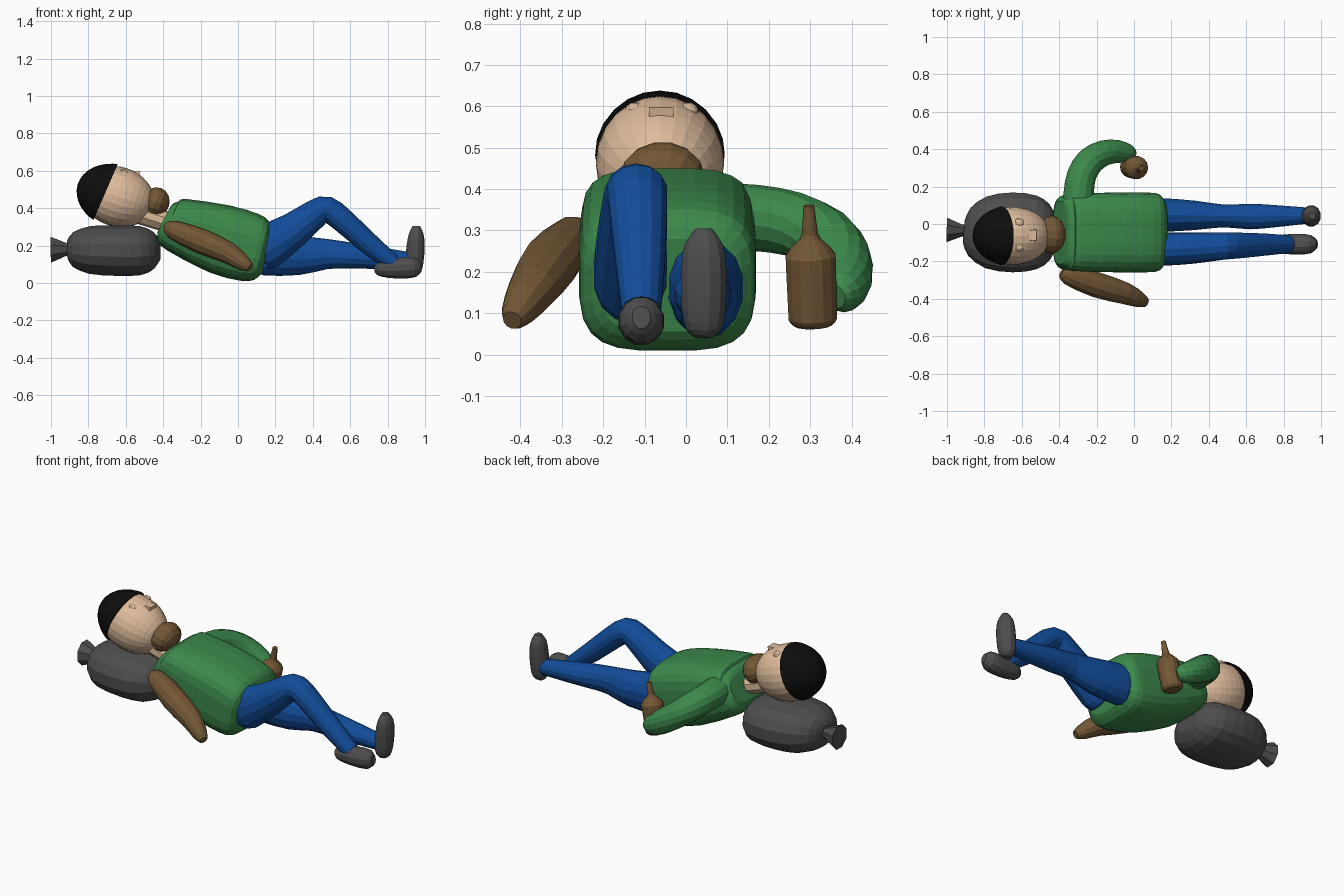
import bpy, bmesh, math
from mathutils import Vector, Matrix


def material(name, rgb):
    m = bpy.data.materials.new(name)
    m.diffuse_color = (*rgb, 1)
    return m


GREEN = material("green cloth", (0.045, 0.25, 0.07))
BLUE = material("blue denim", (0.006, 0.075, 0.33))
BROWN = material("brown", (0.17, 0.095, 0.035))
SKIN = material("skin", (0.73, 0.50, 0.33))
GREY = material("dark grey", (0.075, 0.075, 0.075))
BLACK = material("black wool", (0.004, 0.004, 0.004))


def finish(name, bm, mat):
    bmesh.ops.recalc_face_normals(bm, faces=bm.faces)
    me = bpy.data.meshes.new(name)
    bm.to_mesh(me)
    bm.free()
    me.materials.append(mat)
    ob = bpy.data.objects.new(name, me)
    bpy.context.collection.objects.link(ob)
    return ob


def smooth_rows(rows, sub):
    """Catmull-Rom interpolation of whole rows (position + radii)."""
    out = []
    for i in range(len(rows) - 1):
        a, b, c, d = (rows[max(0, min(len(rows) - 1, i + k))] for k in (-1, 0, 1, 2))
        for s in range(sub):
            t = s / sub
            out.append([0.5 * (2 * q + (r - p) * t + (2 * p - 5 * q + 4 * r - w) * t * t
                               + (3 * q - p - 3 * r + w) * t ** 3)
                        for p, q, r, w in zip(a, b, c, d)])
    return out + [list(rows[-1])]


def tube(name, rows, mat, n=14, power=2.0, sub=2, ref=(0, 0, 1)):
    """Loft along rows of (x, y, z, side radius, other radius)."""
    rows = smooth_rows(rows, sub)
    pts = [Vector(r[:3]) for r in rows]
    bm = bmesh.new()
    rings = []
    for i, r in enumerate(rows):
        t = (pts[min(i + 1, len(pts) - 1)] - pts[max(i - 1, 0)]).normalized()
        side = Vector(ref).cross(t).normalized()
        up = t.cross(side)
        ring = []
        for k in range(n):
            a = 2 * math.pi * (k + 0.5) / n
            c, s = math.cos(a), math.sin(a)
            c = math.copysign(abs(c) ** (2 / power), c)
            s = math.copysign(abs(s) ** (2 / power), s)
            ring.append(bm.verts.new(pts[i] + side * c * r[3] + up * s * r[4]))
        rings.append(ring)
    for a, b in zip(rings, rings[1:]):
        for k in range(n):
            bm.faces.new((a[k], a[(k + 1) % n], b[(k + 1) % n], b[k]))
    bm.faces.new(rings[0])
    bm.faces.new(rings[-1])
    return finish(name, bm, mat)


def ellipsoid(name, centre, radii, mat, tilt=0.0, u=20, v=14, cut=None):
    bm = bmesh.new()
    m = (Matrix.Translation(centre) @ Matrix.Rotation(tilt, 4, 'Y')
         @ Matrix.Diagonal((*radii, 1)) @ Matrix.Rotation(math.pi / 2, 4, 'Y'))
    bmesh.ops.create_uvsphere(bm, u_segments=u, v_segments=v, radius=1, matrix=m)
    if cut:
        res = bmesh.ops.bisect_plane(bm, geom=bm.verts[:] + bm.edges[:] + bm.faces[:],
                                     plane_co=cut[0], plane_no=cut[1], clear_inner=True)
        edges = [e for e in res["geom_cut"] if isinstance(e, bmesh.types.BMEdge)]
        bmesh.ops.holes_fill(bm, edges=edges, sides=0)
    return finish(name, bm, mat)


# Sack used as a pillow, with its flared tied end
tube("sack", [(-.91, -.04, .18, .06, .05), (-.88, -.042, .18, .13, .095),
              (-.79, -.045, .177, .195, .13), (-.65, -.045, .173, .217, .137),
              (-.52, -.045, .173, .20, .133), (-.45, -.045, .175, .15, .10),
              (-.415, -.045, .175, .08, .05)], GREY, n=16, power=2.3)
tube("sack_neck", [(-.89, -.035, .18, .032, .035), (-.92, -.035, .18, .035, .038),
                   (-1.0, -.032, .178, .07, .074)], GREY, n=8, sub=1)

# Head, hat, face and beard
ellipsoid("head", (-.645, -.063, .462), (.20, .155, .16), SKIN, tilt=.3, u=24, v=18)
ellipsoid("hat", (-.645, -.063, .462), (.222, .165, .171), BLACK, tilt=.3, u=24, v=18,
          cut=((-.715, 0, .47), (-.917, 0, .398)))
tube("neck", [(-.56, -.06, .385, .07, .06), (-.36, -.055, .32, .07, .055)], SKIN, n=10)
for label, y in (("right", -.123), ("left", .005)):
    ellipsoid(label + "_eye", (-.615, y, .588), (.028, .026, .022), SKIN, u=10, v=8)
bm = bmesh.new()
nose = [bm.verts.new((x, -.06 + s * w, z)) for x, z, w in
        ((-.60, .60, .02), (-.522, .597, .03), (-.535, .54, .03), (-.60, .56, .025))
        for s in (-1, 1)]
bmesh.ops.convex_hull(bm, input=nose)
finish("nose", bm, SKIN)
ellipsoid("beard", (-.44, -.057, .432), (.074, .102, .083), BROWN, tilt=.35, u=14, v=8)

# Torso
tube("torso", [(-.395, -.045, .343, .17, .08), (-.375, -.045, .333, .19, .12),
               (-.33, -.045, .312, .207, .147), (-.10, -.045, .236, .214, .188),
               (.06, -.045, .191, .214, .186), (.125, -.045, .174, .204, .163),
               (.155, -.045, .167, .16, .115)], GREEN, n=24, power=3.4)

# Right arm, straight, in a brown sleeve
tube("right_arm", [(-.385, -.255, .30, .025, .025), (-.35, -.272, .287, .055, .05),
                   (-.20, -.325, .225, .07, .068), (-.05, -.37, .16, .06, .058),
                   (.03, -.405, .105, .042, .042), (.065, -.42, .083, .024, .024)],
     BROWN, n=12)

# Left arm, curled around the bottle
tube("left_arm", [(-.295, .08, .335, .085, .08), (-.295, .17, .33, .083, .08),
                  (-.28, .26, .315, .08, .078), (-.235, .335, .28, .077, .077),
                  (-.165, .378, .23, .07, .074), (-.09, .388, .18, .062, .066),
                  (-.03, .375, .15, .05, .052), (-.005, .36, .14, .03, .03)],
     GREEN, n=14)

# Bottle, turned around a slightly tilted axis
bottle = [(0, .045), (.03, .055), (.06, .06), (.5, .062), (.58, .062), (.64, .05),
          (.72, .026), (.76, .02), (.97, .014), (1, .014)]
tube("bottle", [(-.02 + .06 * t, .307 - .01 * t, .07 + .29 * t, r, r) for t, r in bottle],
     BROWN, n=14, sub=1, ref=(1, 0, 0))

# Right leg, bent at the knee
tube("right_leg", [(.11, -.135, .165, .08, .10), (.15, -.135, .19, .09, .12),
                   (.30, -.13, .285, .085, .095), (.42, -.122, .375, .078, .076),
                   (.48, -.118, .392, .074, .07), (.56, -.115, .335, .07, .065),
                   (.70, -.11, .21, .06, .058), (.83, -.108, .105, .048, .045)],
     BLUE, n=14)
# Left leg, stretched out
tube("left_leg", [(.10, .045, .165, .085, .10), (.15, .048, .16, .092, .12),
                  (.33, .046, .148, .08, .105), (.48, .043, .155, .062, .08),
                  (.62, .04, .145, .07, .068), (.76, .042, .133, .06, .058),
                  (.94, .045, .118, .043, .043)], BLUE, n=14)

# Shoes
tube("right_shoe", [(.73, -.108, .075, .018, .018), (.75, -.108, .075, .04, .037),
                    (.80, -.108, .078, .053, .052), (.88, -.108, .08, .057, .058),
                    (.945, -.108, .085, .05, .055), (.978, -.108, .09, .022, .028)],
     GREY, n=12)
tube("left_shoe", [(.94, .043, .04, .02, .022), (.94, .043, .06, .043, .04),
                   (.943, .043, .11, .055, .05), (.95, .043, .20, .057, .05),
                   (.953, .043, .265, .048, .04), (.953, .043, .305, .02, .02)],
     GREY, n=12, ref=(1, 0, 0))
